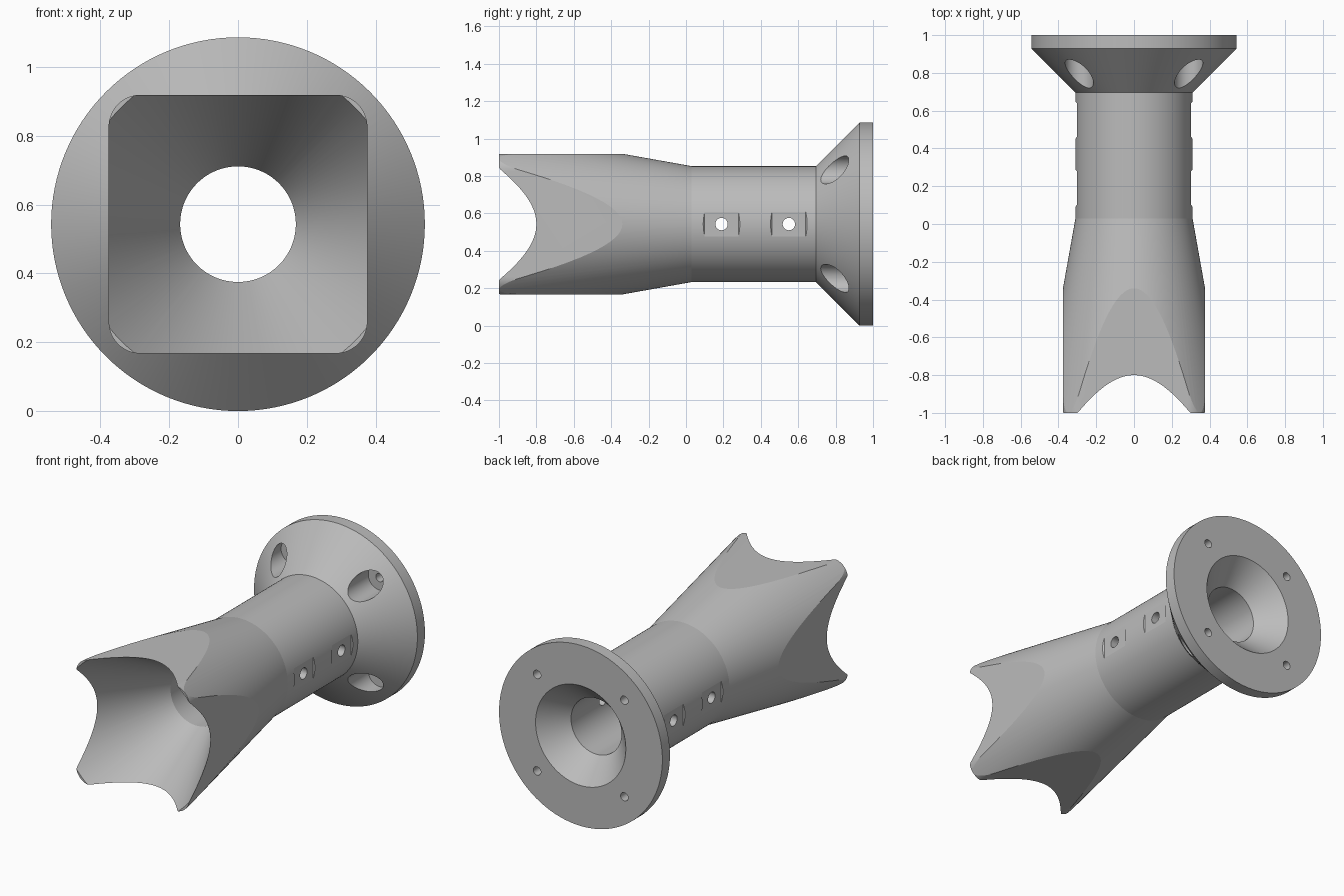
import bpy
import bmesh
import math

cube = bpy.data.objects.get("Cube")
if cube:
    bpy.data.objects.remove(cube, do_unlink=True)

AXIS_Z = 0.543

grey = bpy.data.materials.new("plain grey")
grey.use_nodes = True
colour = (0.5, 0.5, 0.5, 1.0)
grey.diffuse_color = colour
grey.node_tree.nodes["Principled BSDF"].inputs["Base Color"].default_value = colour


def circle(r, n):
    return [(r * math.cos(2 * math.pi * i / n), r * math.sin(2 * math.pi * i / n))
            for i in range(n)]


def rounded_square(half, r, steps=16):
    pts = []
    for q in range(4):
        mid = math.pi / 4 + q * math.pi / 2
        cx = math.copysign(half - r, math.cos(mid))
        cz = math.copysign(half - r, math.sin(mid))
        for i in range(steps + 1):
            a = q * math.pi / 2 + i * math.pi / 2 / steps
            pts.append((cx + r * math.cos(a), cz + r * math.sin(a)))
    return pts


def loft(name, sections, loc=(0, 0, AXIS_Z), turn=0):
    """Closed solid through (outline, y) sections along the y axis."""
    bm = bmesh.new()
    rings = [[bm.verts.new((u, y, v)) for u, v in outline] for outline, y in sections]
    for a, b in zip(rings, rings[1:]):
        n = len(a)
        for i in range(n):
            j = (i + 1) % n
            bm.faces.new((a[i], a[j], b[j], b[i]))
    bm.faces.new(rings[0])
    bm.faces.new(rings[-1])
    bmesh.ops.recalc_face_normals(bm, faces=bm.faces)
    mesh = bpy.data.meshes.new(name)
    bm.to_mesh(mesh)
    bm.free()
    mesh.materials.append(grey)
    obj = bpy.data.objects.new(name, mesh)
    obj.location = loc
    obj.rotation_euler.z = turn
    bpy.context.collection.objects.link(obj)
    return obj


def revolve(name, profile, n=128, **place):
    return loft(name, [(circle(r, n), y) for r, y in profile], **place)


# Body: flared nose, straight tube, conical flange
body = revolve("flanged_tube", [(0.4937, -1), (0.31, 0.03), (0.31, 0.695),
                                (0.543, 0.928), (0.543, 1)])

# Square envelope that flattens the nose and leaves the flange whole
nose = rounded_square(0.376, 0.093)
wide = rounded_square(0.9, 0.093)
envelope = loft("nose_envelope", [(nose, -1.1), (nose, 0.2), (wide, 0.2), (wide, 1.1)])

# Through bore with a wide front funnel and a short rear countersink
cutters = [revolve("bore", [(0.532, -1.1), (0.168, -0.4), (0.168, 0.852),
                            (0.3, 1), (0.345, 1.05)])]

# Four screw holes with counterbores through the flange
for sx in (-1, 1):
    for sz in (-1, 1):
        cutters.append(revolve("screw_hole", [(0.075, 0.6), (0.075, 0.93),
                                              (0.025, 0.93), (0.025, 1.1)],
                               n=48, loc=(sx * 0.29, 0, AXIS_Z + sz * 0.29)))

# Cross holes with a shallow flat pocket on each side
for y in (0.19, 0.55):
    place = (0, y, AXIS_Z)
    cutters.append(revolve("cross_hole", [(0.033, -0.5), (0.033, 0.5)],
                           n=48, loc=place, turn=math.pi / 2))
    for side in (-1, 1):
        flat = [([(-h, -h), (h, -h), (h, h), (-h, h)], d)
                for h, d in ((0.09, 0.303), (0.098, 0.31), (0.13, 0.34))]
        cutters.append(loft("flat_pocket", flat, loc=place, turn=-side * math.pi / 2))

# Apply the cuts
bpy.ops.object.select_all(action="DESELECT")
bpy.context.view_layer.objects.active = body
body.select_set(True)
for tool in [envelope] + cutters:
    tool.hide_render = True
    mod = body.modifiers.new("cut", "BOOLEAN")
    mod.operation = "INTERSECT" if tool is envelope else "DIFFERENCE"
    mod.solver = "EXACT"
    mod.object = tool
    bpy.ops.object.modifier_apply(modifier=mod.name)
    bpy.data.objects.remove(tool, do_unlink=True)

bpy.ops.object.shade_smooth_by_angle(angle=math.radians(9))
